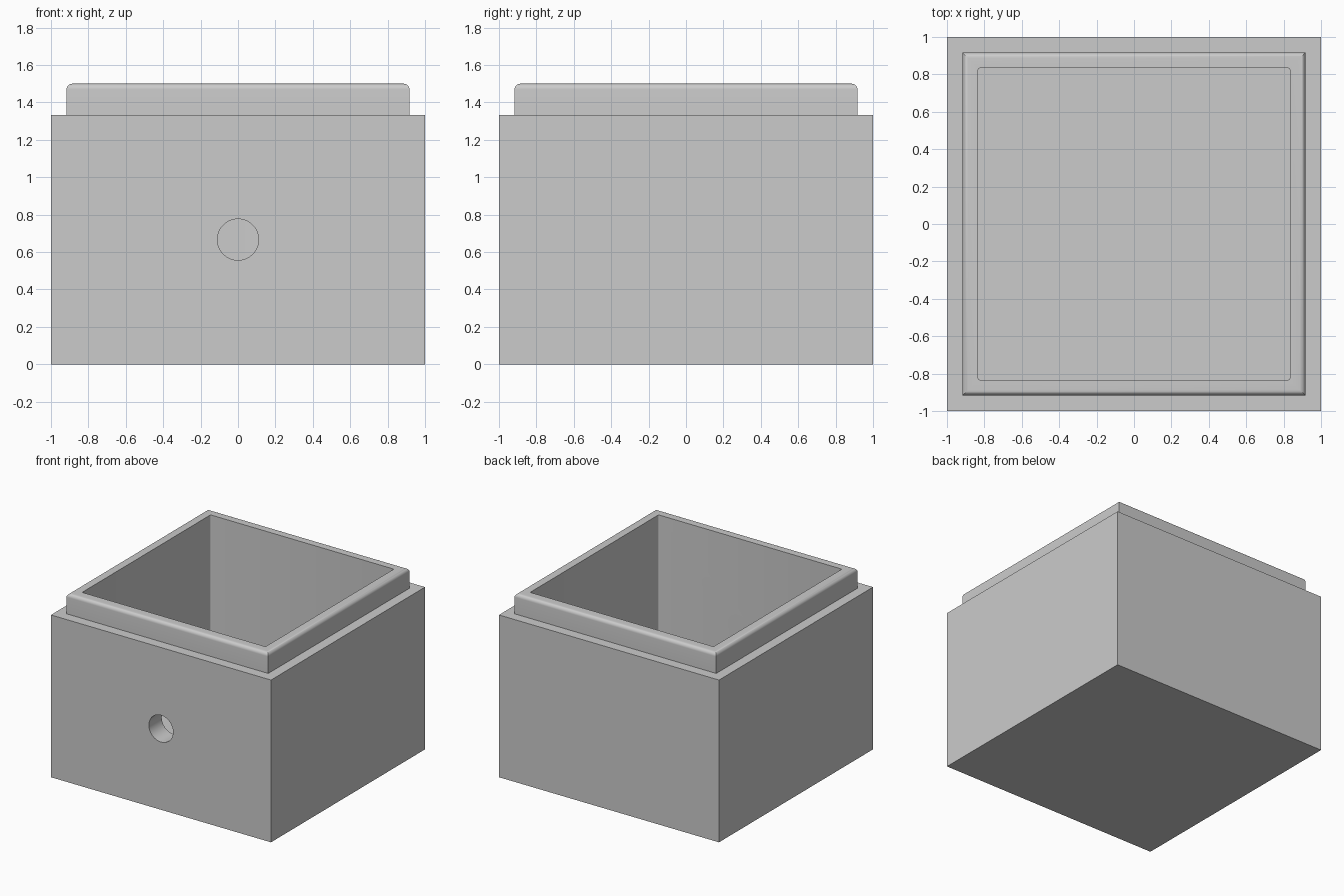
import bpy
import bmesh
from math import sin, cos, pi, radians

default = bpy.data.objects.get("Cube")
if default:
    bpy.data.objects.remove(default, do_unlink=True)

UNIT = 1 / 12          # the box is 24 units wide
WALL = 2 * UNIT
BODY_TOP = 16 * UNIT
LIP = 11 * UNIT
TOP = 18 * UNIT
FILLET = 0.03
HOLE_RADIUS = 0.11
HOLE_HEIGHT = 8 * UNIT

grey = bpy.data.materials.new("plain grey")
grey.use_nodes = True
colour = (0.6, 0.6, 0.6, 1)
grey.diffuse_color = colour
grey.node_tree.nodes["Principled BSDF"].inputs["Base Color"].default_value = colour


def finish(bm, name):
    bmesh.ops.recalc_face_normals(bm, faces=bm.faces)
    mesh = bpy.data.meshes.new(name)
    bm.to_mesh(mesh)
    bm.free()
    obj = bpy.data.objects.new(name, mesh)
    bpy.context.collection.objects.link(obj)
    obj.data.materials.append(grey)
    return obj


# Wall section (half width, height): outside, shoulder, rounded lip, cavity
section = [(1, 0), (1, BODY_TOP), (LIP, BODY_TOP)]
for i in range(9):
    a = i / 8 * pi / 2
    section.append((LIP - FILLET * (1 - cos(a)), TOP - FILLET * (1 - sin(a))))
section += [(1 - WALL, TOP), (1 - WALL, WALL)]

# Open box: square rings joined along the section, closed at both ends
bm = bmesh.new()
corners = [(-1, -1), (1, -1), (1, 1), (-1, 1)]
rings = [[bm.verts.new((x * h, y * h, z)) for x, y in corners] for h, z in section]
for low, high in zip(rings, rings[1:]):
    for i in range(4):
        j = (i + 1) % 4
        bm.faces.new((low[i], low[j], high[j], high[i]))
bm.faces.new(rings[0])
bm.faces.new(rings[-1])

# Slightly eased upright corners inside the cavity
inner = [bm.edges.get((a, b)) for a, b in zip(rings[-2], rings[-1])]
bmesh.ops.bevel(bm, geom=inner, offset=0.01, segments=3, profile=0.5, affect='EDGES')
box = finish(bm, "box_body")

# Round hole through the front wall only
bm = bmesh.new()
bmesh.ops.create_cone(bm, cap_ends=True, segments=64, radius1=HOLE_RADIUS,
                      radius2=HOLE_RADIUS, depth=WALL * 2)
cutter = finish(bm, "hole_cutter")
cutter.rotation_euler.x = radians(90)
cutter.location = (0, -1 + WALL / 2, HOLE_HEIGHT)
cutter.hide_render = True
cutter.hide_viewport = True

cut = box.modifiers.new("front_hole", 'BOOLEAN')
cut.object = cutter
cut.operation = 'DIFFERENCE'
cut.solver = 'EXACT'

# Bake the cut, then remove the helper and smooth the rounded faces
bpy.context.view_layer.update()
graph = bpy.context.evaluated_depsgraph_get()
cut_mesh = bpy.data.meshes.new_from_object(box.evaluated_get(graph))
box.modifiers.clear()
box.data = cut_mesh
bpy.data.objects.remove(cutter, do_unlink=True)

bpy.ops.object.select_all(action='DESELECT')
box.select_set(True)
bpy.context.view_layer.objects.active = box
bpy.ops.object.shade_smooth_by_angle(angle=radians(35))
